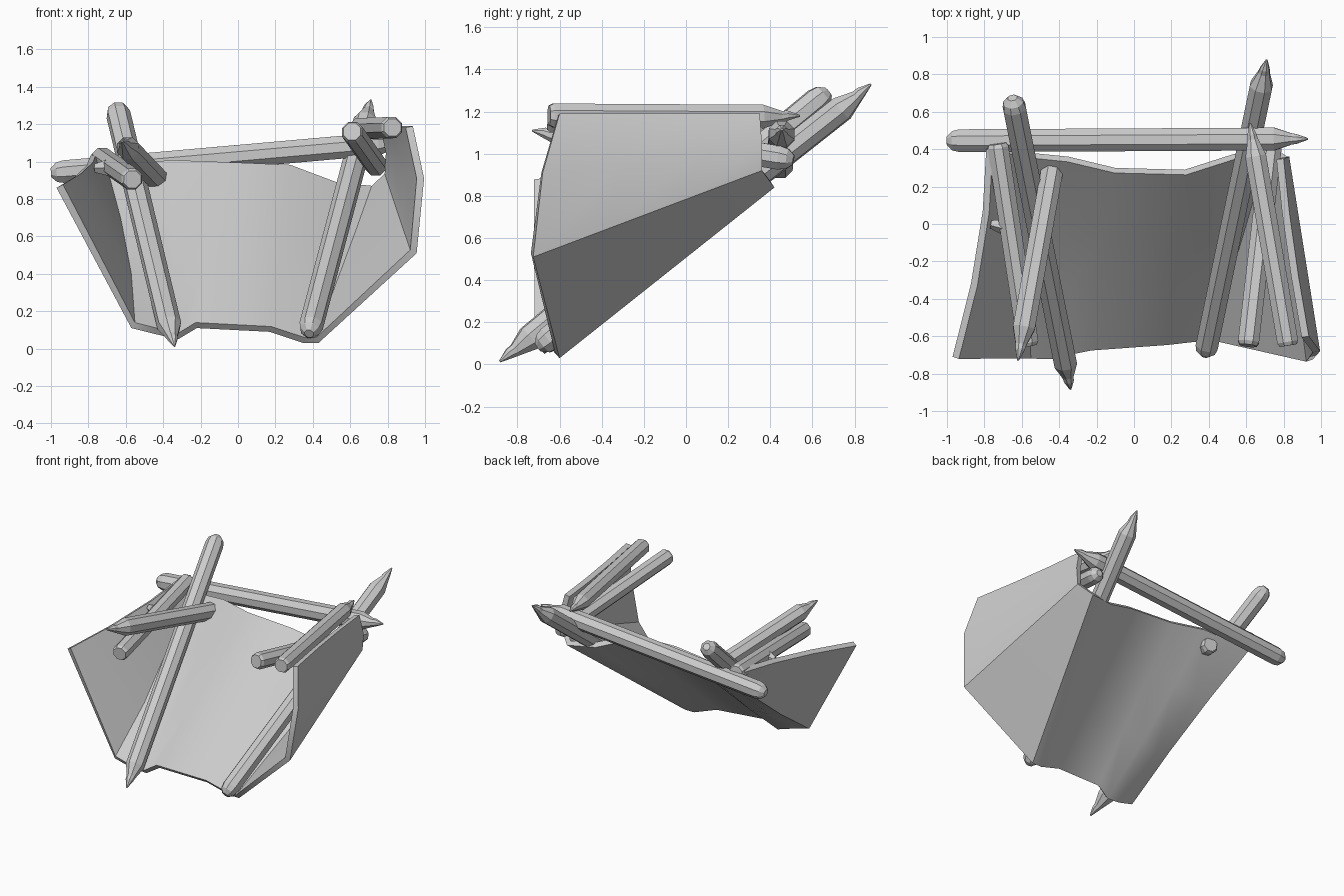
import bpy, bmesh
from math import pi, cos, sin
from mathutils import Vector

if "Cube" in bpy.data.objects:
    bpy.data.objects.remove(bpy.data.objects["Cube"])


def make_object(name, bm):
    bmesh.ops.recalc_face_normals(bm, faces=bm.faces)
    mesh = bpy.data.meshes.new(name)
    bm.to_mesh(mesh)
    bm.free()
    ob = bpy.data.objects.new(name, mesh)
    bpy.context.collection.objects.link(ob)
    return ob


def pole(name, start, end, radius, start_profile, end_profile, sides=8):
    """Faceted log; each end profile is (distance from end, radius factor, sideways shift)."""
    a, b = Vector(start), Vector(end)
    axis = (b - a).normalized()
    u = axis.cross(Vector((0, 0, 1))).normalized()
    v = u.cross(axis)
    rings = [(a + axis * d + v * s, f) for d, f, s in start_profile]
    rings += [(b - axis * d + v * s, f) for d, f, s in reversed(end_profile)]
    bm = bmesh.new()
    loops = []
    for c, f in rings:
        loops.append([bm.verts.new(c + (u * cos(t) + v * sin(t)) * radius * f)
                      for t in [2 * pi * (i + 0.5) / sides for i in range(sides)]])
    for p, q in zip(loops, loops[1:]):
        for i in range(sides):
            j = (i + 1) % sides
            bm.faces.new((p[i], p[j], q[j], q[i]))
    bm.faces.new(loops[0])
    bm.faces.new(loops[-1])
    return make_object(name, bm)


BLUNT = [(0, 0.82, 0), (0.02, 1, 0)]
ROUND = [(0, 0.4, 0), (0.03, 0.85, 0), (0.07, 1, 0)]
POINT = [(0, 0.08, 0.005), (0.06, 0.42, 0.005), (0.09, 0.5, 0), (0.18, 1, 0)]

# Long side poles, crossbar and crossed arm poles
pole("left_long_pole", (-0.34, -0.88, 0.01), (-0.65, 0.675, 1.295), 0.066, POINT, ROUND)
pole("right_long_pole", (0.38, -0.70, 0.08), (0.71, 0.88, 1.325), 0.065, ROUND, POINT)
pole("crossbar", (-1.0, 0.445, 0.94), (0.93, 0.455, 1.11), 0.066, ROUND, POINT)
pole("right_outer_arm", (0.825, -0.65, 1.182), (0.62, 0.54, 1.175), 0.061, BLUNT, POINT)
pole("right_inner_arm", (0.61, -0.65, 1.16), (0.745, 0.51, 0.97), 0.061, BLUNT, ROUND)
pole("left_lower_arm", (-0.565, -0.65, 0.905), (-0.73, 0.43, 1.02), 0.061, BLUNT, BLUNT)
pole("left_upper_arm", (-0.62, -0.73, 1.105), (-0.43, 0.33, 0.905), 0.064, POINT, BLUNT)

# Broken twig on the left arm
pole("twig_stub", (-0.65, -0.02, 0.97), (-0.765, 0.0, 0.965), 0.06,
     [(0, 1, 0)], [(0, 0.4, 0)], 5)

# Hide sling: front edge and back edge, left to right
front = [(-.97, -.71, .86), (-.57, -.70, .11), (-.45, -.70, .08), (-.32, -.67, .05),
         (-.22, -.65, .11), (.17, -.62, .09), (.35, -.60, .03), (.43, -.60, .03),
         (.955, -.725, .51), (.995, -.68, .91), (.935, -.60, 1.19)]
back = [(-.79, .40, 1.03), (-.72, .40, .93), (-.55, .38, .96), (-.35, .36, .98),
        (-.10, .30, .97), (.27, .29, .955), (.52, .37, .86), (.73, .42, .84),
        (.82, .36, .92), (.83, .36, 1.05), (.80, .35, 1.19)]
bm = bmesh.new()
rows = []
for t in (0, 0.35, 0.7, 1):
    row = [Vector(f).lerp(Vector(k), t) for f, k in zip(front, back)]
    if 0 < t < 1:
        row[0].x += 0.035
        row[1].x += 0.03
        row[1].z -= 0.02
        row[2].z -= 0.04      # sags just clear of the long pole
        row[3].z -= 0.03
        row[-1].x -= 0.01
    rows.append([bm.verts.new(p) for p in row])
for p, q in zip(rows, rows[1:]):
    for i in range(len(p) - 1):
        bm.faces.new((p[i], p[i + 1], q[i + 1], q[i]))
# Thicken toward the inside of the sling
bm.normal_update()
flat = bm.faces[:]
up = sum(f.normal.z for f in flat) > 0
inner = {v: bm.verts.new(v.co + v.normal * (0.04 if up else -0.04)) for r in rows for v in r}
border = [e for e in bm.edges if e.is_boundary]
for f in flat:
    bm.faces.new([inner[v] for v in f.verts])
for e in border:
    a, b = e.verts
    bm.faces.new((a, b, inner[b], inner[a]))
sling = make_object("hide_sling", bm)
bpy.ops.object.select_all(action='DESELECT')
sling.select_set(True)
bpy.context.view_layer.objects.active = sling
bpy.ops.object.shade_smooth_by_angle(angle=0.6)
